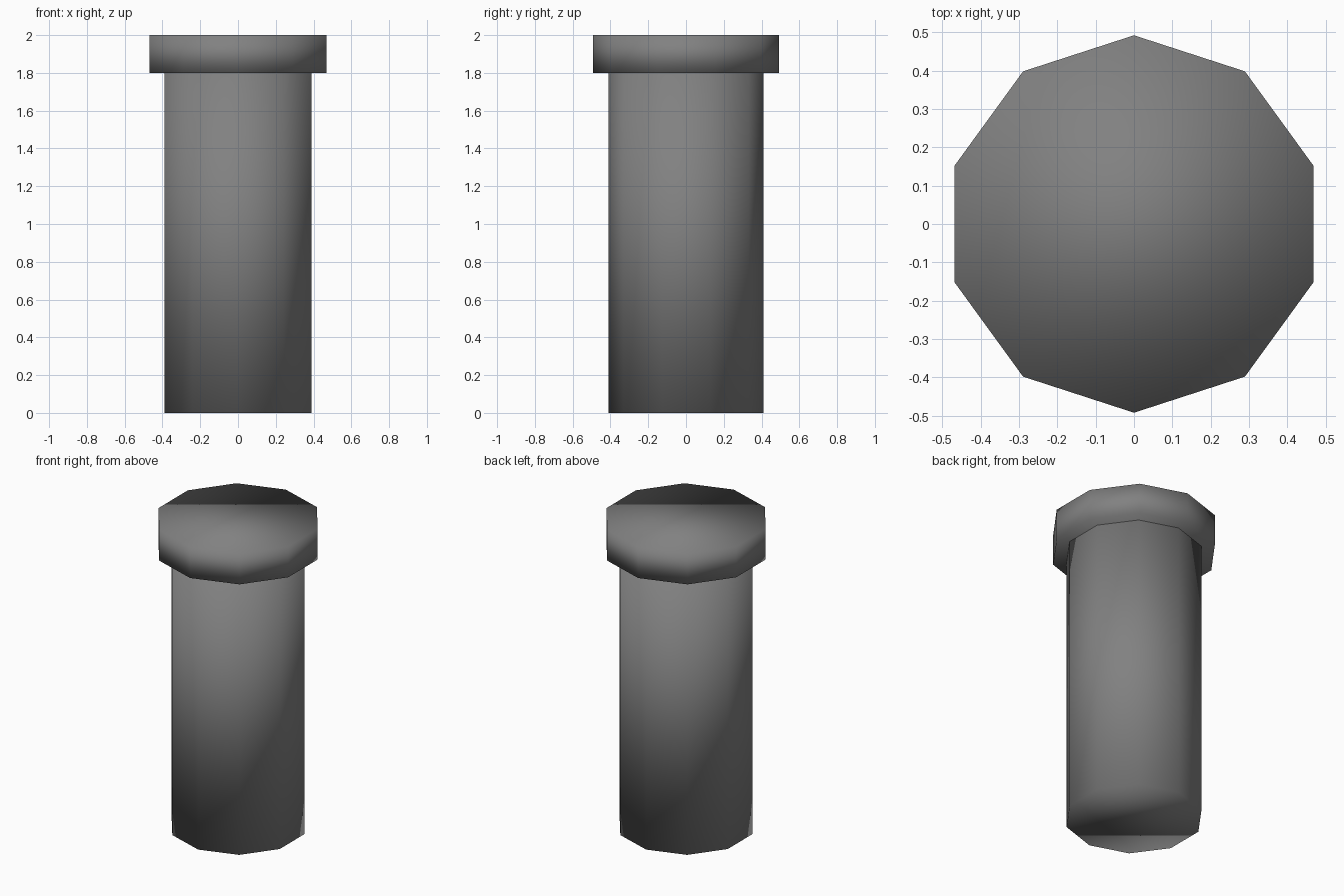
import bpy

if "Cube" in bpy.data.objects:
    bpy.data.objects.remove(bpy.data.objects["Cube"])

# Dark grey finish
dark = bpy.data.materials.new("dark_grey")
dark.diffuse_color = (0.22, 0.22, 0.22, 1.0)
dark.use_nodes = True
dark.node_tree.nodes["Principled BSDF"].inputs["Base Color"].default_value = dark.diffuse_color


def ten_sided_cylinder(name, radius, z0, z1):
    # First vertex lies on the y axis; smooth shading throughout
    bpy.ops.mesh.primitive_cylinder_add(
        vertices=10, radius=radius, depth=z1 - z0,
        end_fill_type='NGON', location=(0, 0, (z0 + z1) / 2))
    obj = bpy.context.object
    obj.name = name
    obj.data.materials.append(dark)
    bpy.ops.object.shade_smooth()
    return obj


# Long body of the pin
ten_sided_cylinder("shaft", 0.41, 0.0, 1.8)

# Wider flat head on top
ten_sided_cylinder("cap", 0.492, 1.8, 2.0)
